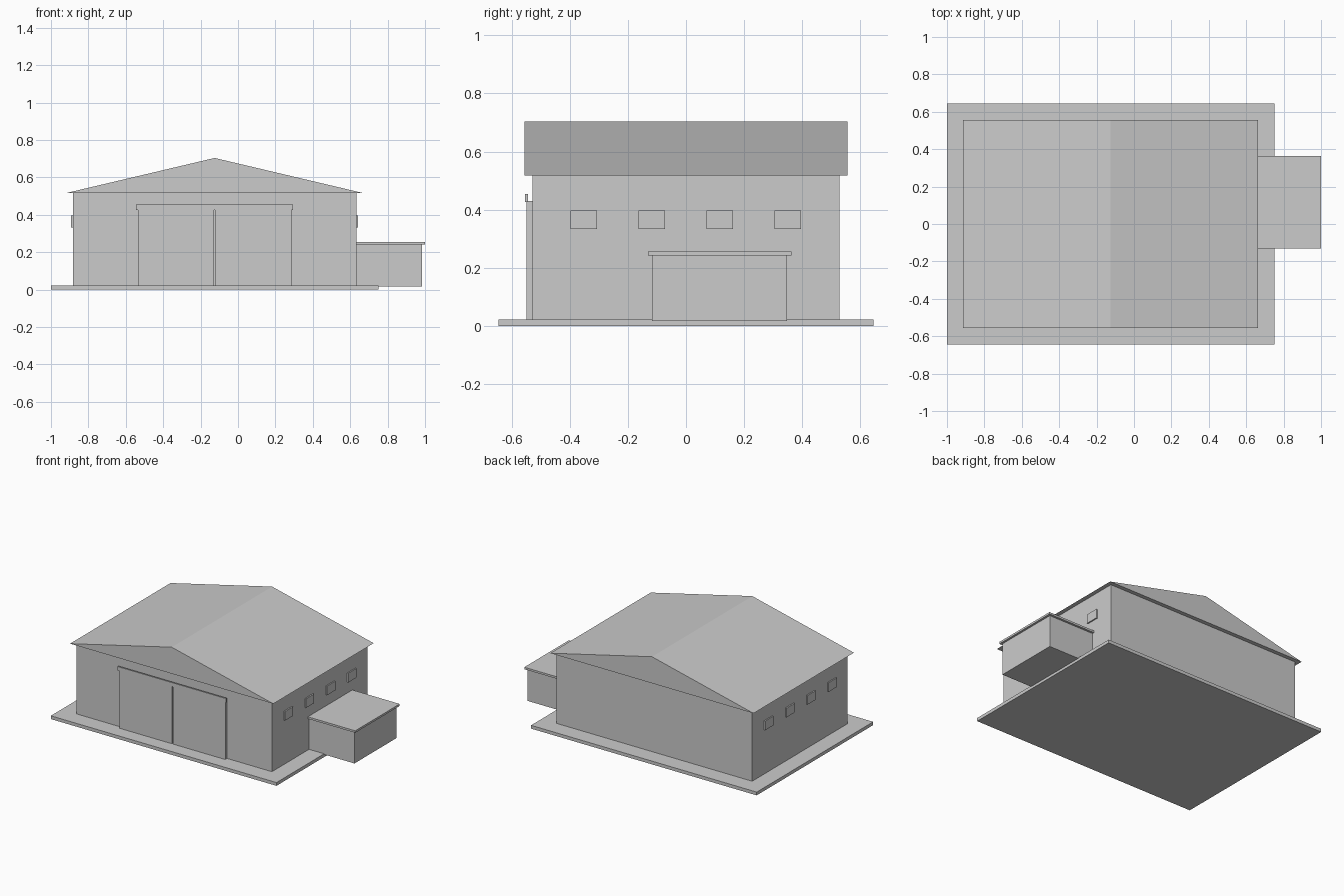
import bpy
import bmesh

if "Cube" in bpy.data.objects:
    bpy.data.objects.remove(bpy.data.objects["Cube"])

grey = bpy.data.materials.new("plain grey")
grey.diffuse_color = (0.6, 0.6, 0.6, 1)
grey.use_nodes = True
grey.node_tree.nodes["Principled BSDF"].inputs["Base Color"].default_value = grey.diffuse_color


def finish(name, bm):
    bmesh.ops.recalc_face_normals(bm, faces=bm.faces)
    mesh = bpy.data.meshes.new(name)
    bm.to_mesh(mesh)
    bm.free()
    mesh.materials.append(grey)
    obj = bpy.data.objects.new(name, mesh)
    bpy.context.collection.objects.link(obj)
    return obj


def box(name, x, y, z):
    """Box from (low, high) pairs on each axis."""
    bm = bmesh.new()
    bmesh.ops.create_cube(bm, size=1)
    for v in bm.verts:
        v.co = [r[0] if c < 0 else r[1] for c, r in zip(v.co, (x, y, z))]
    return finish(name, bm)


def prism(name, profile, y0, y1):
    """Extrude an x-z profile along y."""
    bm = bmesh.new()
    face = bm.faces.new([bm.verts.new((x, y0, z)) for x, z in profile])
    out = bmesh.ops.extrude_face_region(bm, geom=[face])
    for v in out["geom"]:
        if isinstance(v, bmesh.types.BMVert):
            v.co.y = y1
    # the extrusion keeps the starting face, so the prism is closed
    return finish(name, bm)


MID = -0.125  # centre line of the hall

# Ground slab and main hall
box("ground_slab", (-1.0, 0.75), (-0.645, 0.645), (0, 0.023))
box("hall_walls", (MID - 0.758, MID + 0.758), (-0.528, 0.528), (0.02, 0.52))
prism("gable_roof", [(MID - 0.788, 0.518), (MID + 0.788, 0.518), (MID, 0.704)],
      -0.556, 0.556)

# Pair of sliding doors hung from a rail
for side, name in ((-1, "left_door"), (1, "right_door")):
    xs = sorted((MID + side * 0.003, MID + side * 0.41))
    box(name, xs, (-0.548, -0.526), (0.018, 0.43))
box("door_rail", (MID - 0.42, MID + 0.42), (-0.554, -0.544), (0.427, 0.455))

# Four small windows on each long side
for side in (-1, 1):
    for i in range(4):
        y = -0.352 + i * 0.234
        xs = sorted((MID + side * 0.756, MID + side * 0.767))
        box("side_window", xs, (y - 0.045, y + 0.045), (0.333, 0.397))

# Side annex with a flat roof
box("annex_walls", (0.633, 0.985), (-0.117, 0.348), (0.018, 0.243))
box("annex_roof", (0.633, 1.0), (-0.13, 0.363), (0.242, 0.256))
